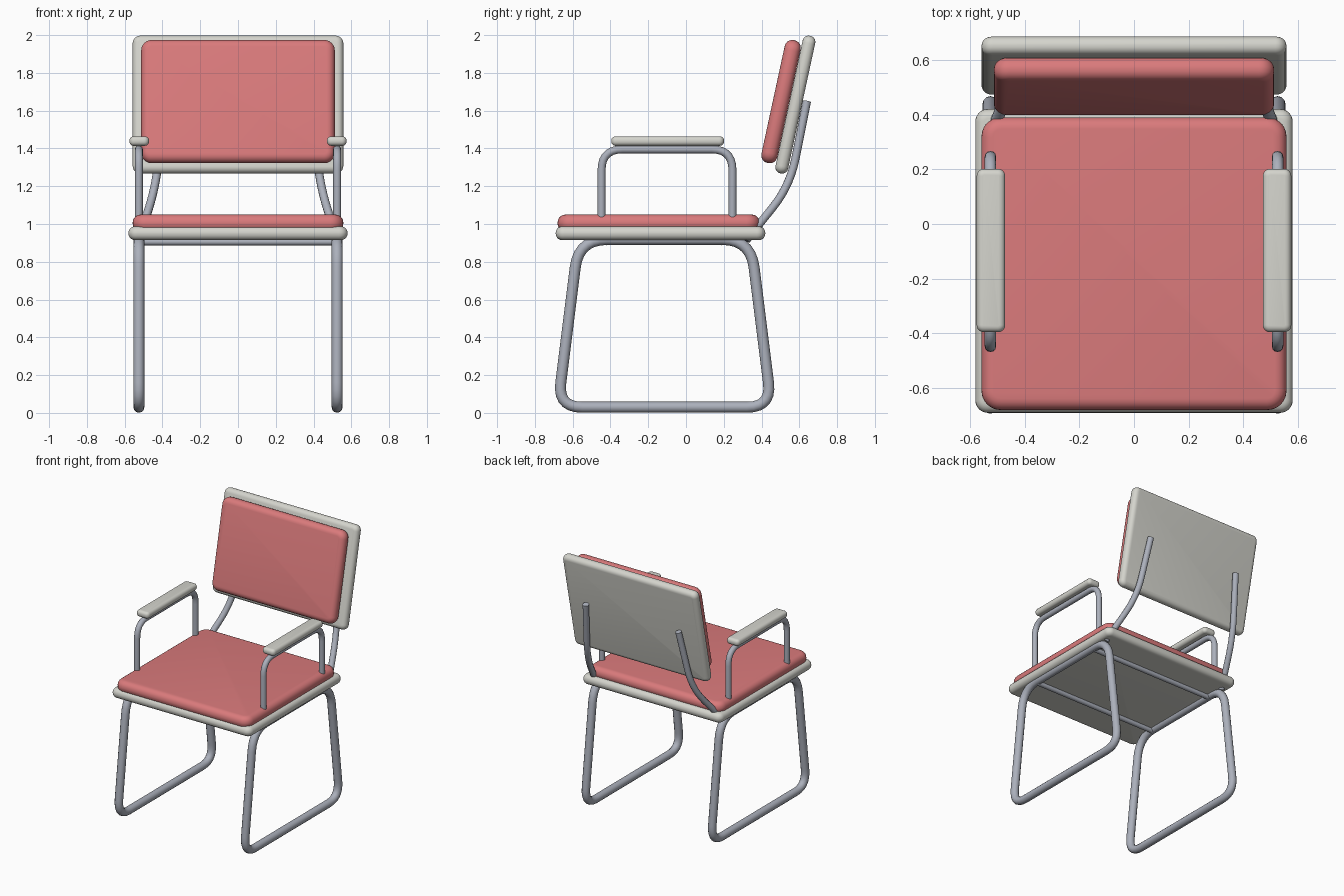
import bpy, bmesh, math
from mathutils import Vector, Matrix

if "Cube" in bpy.data.objects:
    bpy.data.objects.remove(bpy.data.objects["Cube"])


def material(name, rgb):
    m = bpy.data.materials.new(name)
    m.diffuse_color = (*rgb, 1)
    m.use_nodes = True
    m.node_tree.nodes["Principled BSDF"].inputs["Base Color"].default_value = m.diffuse_color
    return m


RED = material("red upholstery", (0.70, 0.195, 0.20))
CREAM = material("light grey shell", (0.66, 0.66, 0.61))
METAL = material("steel tube", (0.41, 0.435, 0.50))


def smooth(ob):
    bpy.ops.object.select_all(action='DESELECT')
    ob.select_set(True)
    bpy.context.view_layer.objects.active = ob
    bpy.ops.object.shade_smooth_by_angle(angle=math.radians(40))


def rounded_slab(name, size, centre, corner, edge, mat, tilt=0.0):
    """Box with rounded plan corners and softened rims; z is the thickness."""
    bm = bmesh.new()
    bmesh.ops.create_cube(bm, size=1)
    bmesh.ops.scale(bm, vec=size, verts=bm.verts)
    upright = [e for e in bm.edges
               if abs(e.verts[0].co.z - e.verts[1].co.z) > 1e-5]
    bmesh.ops.bevel(bm, geom=upright, offset=corner, segments=6,
                    profile=0.5, affect='EDGES')
    rims = [e for e in bm.edges
            if abs(e.verts[0].co.z - e.verts[1].co.z) < 1e-5
            and any(abs(f.normal.z) < 0.5 for f in e.link_faces)]
    bmesh.ops.bevel(bm, geom=rims, offset=edge, segments=5,
                    profile=0.5, affect='EDGES')
    bm.transform(Matrix.Translation(centre) @ Matrix.Rotation(tilt, 4, 'X'))
    bmesh.ops.recalc_face_normals(bm, faces=bm.faces)
    me = bpy.data.meshes.new(name)
    bm.to_mesh(me)
    bm.free()
    me.materials.append(mat)
    ob = bpy.data.objects.new(name, me)
    bpy.context.collection.objects.link(ob)
    smooth(ob)
    return ob


def fillet(points, cuts, closed):
    """Replace each corner by a short curve starting 'cut' away from it."""
    pts = [Vector(p) for p in points]
    out = []
    for i, p in enumerate(pts):
        if cuts[i] == 0 or (not closed and i in (0, len(pts) - 1)):
            out.append(p)
            continue
        a = p + (pts[i - 1] - p).normalized() * cuts[i]
        b = p + (pts[(i + 1) % len(pts)] - p).normalized() * cuts[i]
        for k in range(8):
            t = k / 7
            out.append(a * (1 - t) ** 2 + p * 2 * t * (1 - t) + b * t * t)
    return out


def tube(name, points, cuts, radius, closed=False):
    path = fillet(points, cuts, closed)
    cu = bpy.data.curves.new(name, 'CURVE')
    cu.dimensions = '3D'
    cu.bevel_depth = radius
    cu.bevel_resolution = 4
    cu.use_fill_caps = True
    sp = cu.splines.new('POLY')
    sp.points.add(len(path) - 1)
    for q, p in zip(sp.points, path):
        q.co = (*p, 1)
    sp.use_cyclic_u = closed
    cu.materials.append(METAL)
    ob = bpy.data.objects.new(name, cu)
    bpy.context.collection.objects.link(ob)
    bpy.ops.object.select_all(action='DESELECT')
    ob.select_set(True)
    bpy.context.view_layer.objects.active = ob
    bpy.ops.object.convert(target='MESH')
    smooth(bpy.context.view_layer.objects.active)


# seat
rounded_slab("seat_base", (1.16, 1.11, 0.072), (0, -0.135, 0.951),
             0.045, 0.034, CREAM)
rounded_slab("seat_cushion", (1.115, 1.07, 0.09), (0, -0.145, 1.005),
             0.07, 0.042, RED)

# backrest, leaning back
lean = math.radians(90 - 12.2)
rounded_slab("back_panel", (1.115, 0.745, 0.068), (0, 0.579, 1.632),
             0.04, 0.032, CREAM, lean)
rounded_slab("back_cushion", (1.025, 0.665, 0.086), (0, 0.503, 1.648),
             0.055, 0.04, RED, lean)

for side, s in (("left", -1), ("right", 1)):
    # closed sled leg loop
    x = 0.525 * s
    tube(side + "_leg_loop",
         [(x, -0.679, 0.03), (x, -0.568, 0.918),
          (x, 0.342, 0.918), (x, 0.453, 0.03)],
         [0.13, 0.15, 0.15, 0.13], 0.029, True)
    # arm support and pad
    tube(side + "_arm_support",
         [(x, -0.447, 1.0), (x, -0.447, 1.395),
          (x, 0.246, 1.395), (x, 0.246, 1.0)],
         [0, 0.11, 0.11, 0], 0.021)
    rounded_slab(side + "_arm_pad", (0.104, 0.597, 0.05),
                 (0.523 * s, -0.097, 1.439), 0.026, 0.022, CREAM)
    # bent rod carrying the backrest
    tube(side + "_back_rod",
         [(0.525 * s, 0.32, 0.915), (0.435 * s, 0.55, 1.20),
          (0.385 * s, 0.640, 1.65)],
         [0, 0.15, 0], 0.022)

# cross bars under the seat
for name, y in (("front_cross_bar", -0.42), ("rear_cross_bar", 0.19)):
    tube(name, [(-0.525, y, 0.905), (0.525, y, 0.905)], [0, 0], 0.018)
